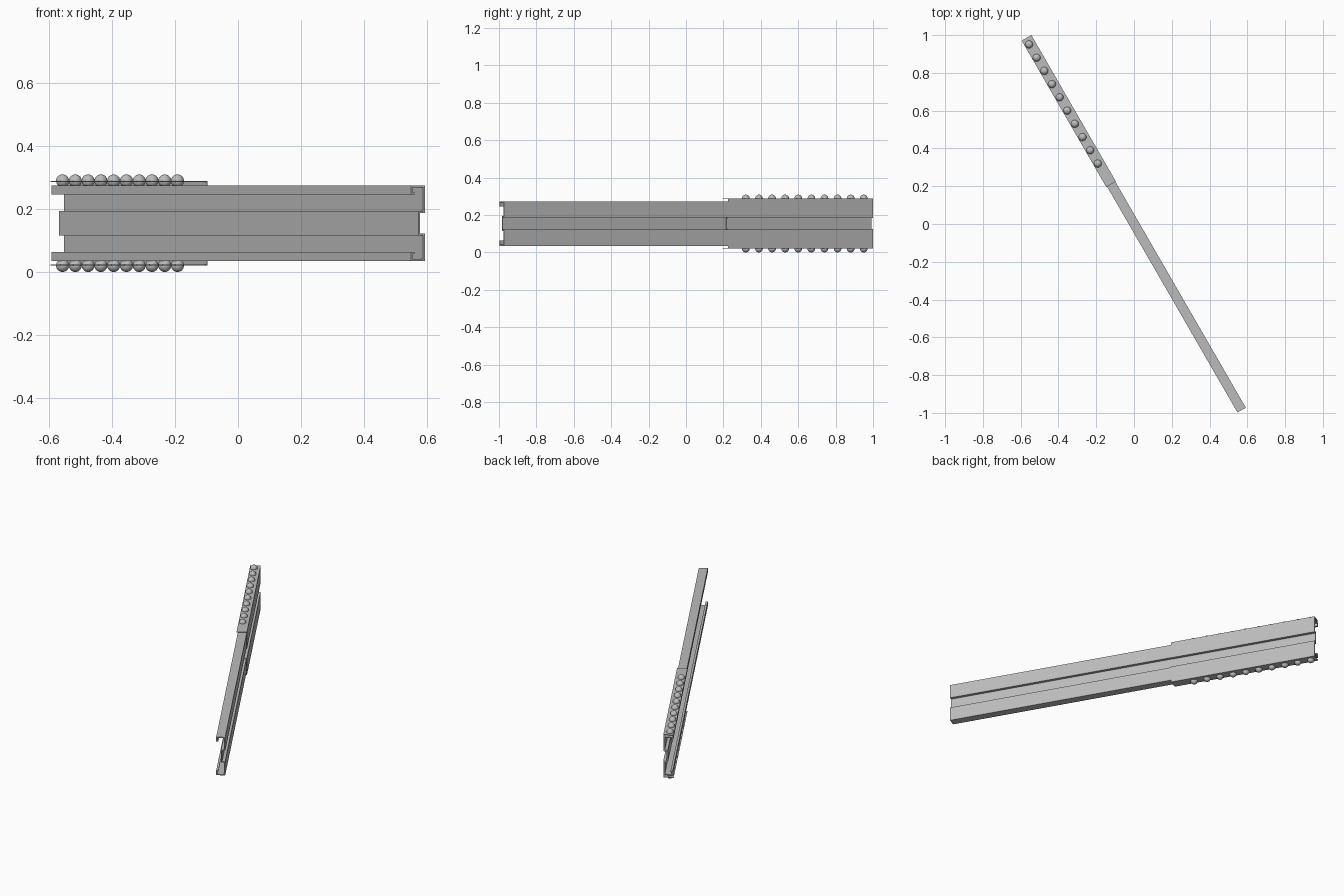
import bpy, bmesh, math
from mathutils import Matrix, Vector

if "Cube" in bpy.data.objects:
    bpy.data.objects.remove(bpy.data.objects["Cube"])

MID_Z = 0.1545
HALF_LEN = 1.138
ROT = Matrix.Translation((0, 0, MID_Z)) @ Matrix.Rotation(math.radians(-60), 4, 'Z')

steel = bpy.data.materials.new("grey_steel")
steel.diffuse_color = (0.5, 0.5, 0.5, 1)
steel.use_nodes = True
steel.node_tree.nodes["Principled BSDF"].inputs["Base Color"].default_value = steel.diffuse_color


def finish(bm, name):
    bmesh.ops.recalc_face_normals(bm, faces=bm.faces[:])
    bm.transform(ROT)
    me = bpy.data.meshes.new(name)
    bm.to_mesh(me)
    bm.free()
    me.materials.append(steel)
    ob = bpy.data.objects.new(name, me)
    bpy.context.collection.objects.link(ob)
    return ob


def offset_left(path, t):
    """Mitred offset of an open polyline to its left side."""
    dirs = [(b - a).normalized() for a, b in zip(path, path[1:])]
    norms = [Vector((-d.y, d.x)) for d in dirs]
    out = []
    for i, p in enumerate(path):
        a = norms[max(i - 1, 0)]
        b = norms[min(i, len(norms) - 1)]
        m = a + b
        out.append(p + m * (2 * t / m.length_squared))
    return out


def sheet_beam(name, upper, t, s0, s1):
    """Folded sheet: upper half profile (depth, height), mirrored and extruded."""
    up = [Vector(p) for p in upper]
    path = [Vector((p.x, -p.y)) for p in reversed(up)] + up
    loop = path + offset_left(path, t)[::-1]
    bm = bmesh.new()
    face = bm.faces.new([bm.verts.new((s0, p.x, p.y)) for p in loop])
    ext = bmesh.ops.extrude_face_region(bm, geom=[face], use_keep_orig=True)
    moved = [g for g in ext["geom"] if isinstance(g, bmesh.types.BMVert)]
    bmesh.ops.translate(bm, verts=moved, vec=(s1 - s0, 0, 0))
    return finish(bm, name)


# Long main rail with a grooved back and folded lips
sheet_beam("main_rail",
           [(0.009, 0.033), (0.0265, 0.033), (0.0265, 0.119),
            (-0.0245, 0.119), (-0.0245, 0.091), (-0.012, 0.091)],
           0.006, -HALF_LEN, HALF_LEN)

# Thin sleeve wrapped round the back of one end
sheet_beam("end_sleeve",
           [(0.012, 0.030), (0.0295, 0.030), (0.0295, 0.134), (-0.0295, 0.134)],
           0.003, -HALF_LEN, -0.243)

# Round rivets through the top and bottom plates of the sleeve
for side, label in ((1, "top"), (-1, "bottom")):
    bm = bmesh.new()
    for i in range(10):
        pos = (-1.101 + i * 0.0809, -0.006, side * 0.134)
        bmesh.ops.create_uvsphere(bm, u_segments=24, v_segments=14, radius=0.0205,
                                  matrix=Matrix.Translation(pos))
    for f in bm.faces:
        f.smooth = True
    finish(bm, label + "_rivets")
